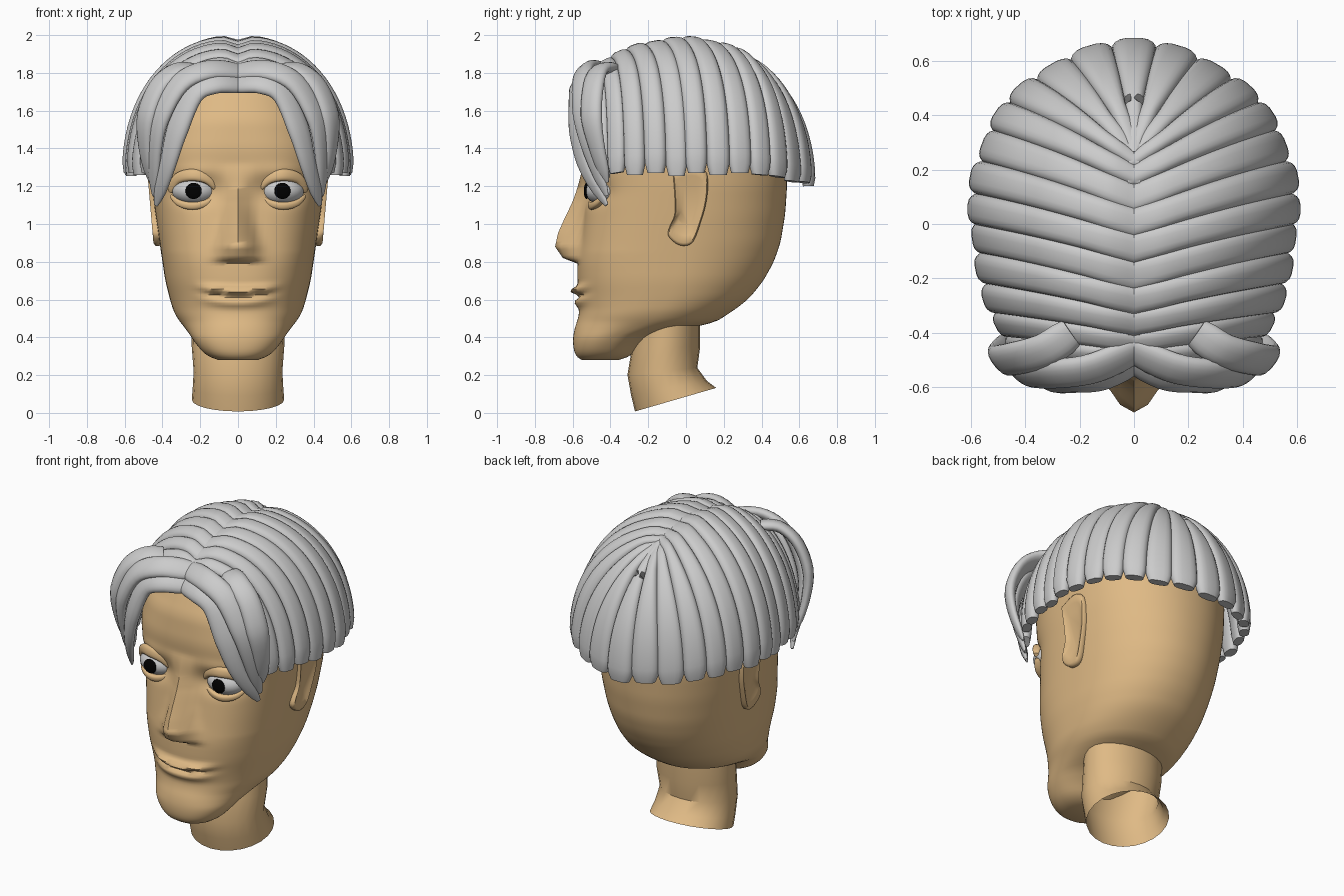
import bpy, bmesh, math
from mathutils import Vector as V

if "Cube" in bpy.data.objects:
    bpy.data.objects.remove(bpy.data.objects["Cube"])

def material(name, col):
    m = bpy.data.materials.new(name)
    m.diffuse_color = (*col, 1)
    m.use_nodes = True
    m.node_tree.nodes["Principled BSDF"].inputs["Base Color"].default_value = m.diffuse_color
    return m

SKIN = material("skin", (0.74, 0.49, 0.235))
BLACK = material("black", (0.0, 0.0, 0.0))

def lerp(tab, z, k=1):
    if z <= tab[0][0]:
        return tab[0][k]
    for a, b in zip(tab, tab[1:]):
        if z <= b[0]:
            return a[k] + (b[k] - a[k]) * (z - a[0]) / (b[0] - a[0])
    return tab[-1][k]

def finish(o, mat=None, mirror=False, angle=40):
    if mat:
        o.data.materials.append(mat)
    if mirror:
        md = o.modifiers.new("mirror", 'MIRROR')
        md.use_mirror_merge = False
    bpy.ops.object.select_all(action='DESELECT')
    o.select_set(True)
    bpy.context.view_layer.objects.active = o
    bpy.ops.object.shade_smooth_by_angle(angle=math.radians(angle))

def loft(name, rings, mat=None, mirror=False, caps=True, angle=40):
    bm = bmesh.new()
    vs = [[bm.verts.new(p) for p in r] for r in rings]
    n = len(vs[0])
    for a, b in zip(vs, vs[1:]):
        for i in range(n):
            bm.faces.new((a[i], a[(i + 1) % n], b[(i + 1) % n], b[i]))
    if caps:
        bm.faces.new(vs[0])
        bm.faces.new(vs[-1])
    bmesh.ops.recalc_face_normals(bm, faces=bm.faces)
    me = bpy.data.meshes.new(name)
    bm.to_mesh(me)
    bm.free()
    o = bpy.data.objects.new(name, me)
    bpy.context.collection.objects.link(o)
    finish(o, mat, mirror, angle)

def spline(pts, t):
    # Catmull-Rom through the points
    n = len(pts) - 1
    i = min(int(t * n), n - 1)
    u = t * n - i
    p = [V(pts[max(0, min(n, j))]) for j in (i - 1, i, i + 1, i + 2)]
    return 0.5 * (2 * p[1] + (p[2] - p[0]) * u + (2 * p[0] - 5 * p[1] + 4 * p[2] - p[3]) * u * u
                  + (3 * p[1] - p[0] - 3 * p[2] + p[3]) * u ** 3)

# head: z, half width, front y, back y
PROFILE = [(.28, .1, -.55, -.36), (.30, .165, -.585, -.29), (.36, .22, -.60, -.24), (.43, .265, -.595, -.1),
           (.46, .29, -.585, .12), (.52, .335, -.565, .22), (.60, .36, -.565, .33), (.70, .385, -.575, .41),
           (.80, .40, -.575, .465), (.90, .415, -.56, .50), (1.05, .437, -.54, .525), (1.2, .457, -.53, .535),
           (1.4, .475, -.55, .53), (1.55, .46, -.535, .49), (1.7, .39, -.47, .39), (1.8, .29, -.37, .28),
           (1.86, .17, -.22, .15), (1.885, .02, -.05, 0)]
SQUARE = [(.3, 2.3), (.55, 2.3), (.85, 2.75), (1.35, 2.75), (1.6, 2.3)]   # squareness of the face
NOSE = [(.79, 0, .1), (.82, .08, .1), (.88, .13, .09), (.95, .125, .072), (1.03, .1, .06),
        (1.12, .065, .052), (1.2, .042, .055), (1.32, 0, .09)]

def relief(x, z):
    x = abs(x)
    g = lambda v, w: math.exp(-(v / w) ** 2)
    d = lerp(NOSE, z) * math.exp(-(x / lerp(NOSE, z, 2)) ** 2.5)
    d -= .05 * g(x - .23, .11) * g(z - 1.17, .06)                     # eye sockets
    d += .012 * g(x - .24, .13) * g(z - 1.28, .04)                    # brows
    lip = math.exp(-(x / .18) ** 4)
    zc = z - .5 * x * x
    d += lip * (.045 * g(zc - .645, .02) + .025 * g(zc - .585, .026) - .015 * g(zc - .615, .012))
    return d

rings = []
for k in range(108):
    z = .28 + 1.605 * k / 107
    r = min(.03, (z - .28) * .5 + .004)
    w, f, b = (sum(lerp(PROFILE, z + d * r, c) for d in (-1, -.5, 0, .5, 1)) / 5 for c in (1, 2, 3))
    yc = f + (b - f) * .52
    ring = []
    for i in range(112):
        a = 2 * math.pi * i / 112
        c, s = math.cos(a), math.sin(a)
        e = 2 / (lerp(SQUARE, z) if s < 0 else 2.1)
        x = w * math.copysign(abs(c) ** e, c)
        y = yc + (b - yc) * s ** e if s >= 0 else yc - (yc - f) * (-s) ** e
        if s < -.2:
            y -= relief(x, z)
        ring.append((x, y, z))
    rings.append(ring)
loft("head", rings, SKIN, angle=60)

# neck, open at the slanted bottom: z, centre y, y radius, x radius, slope
NECK = [(.07, -.055, .215, .245, .29), (.13, -.09, .2, .24, .2), (.22, -.125, .185, .235, .1),
        (.35, -.105, .18, .245, 0), (.55, -.09, .165, .25, 0)]
loft("neck", [[(rx * math.cos(a), yc + ry * math.sin(a), z + sl * ry * math.sin(a))
               for a in (2 * math.pi * i / 24 for i in range(24))] for z, yc, ry, rx, sl in NECK],
     SKIN, caps=False)

# ears: slab with a raised rim
EAR = [(-.07, 1.28), (.03, 1.31), (.11, 1.27), (.11, 1.13), (.075, 1.0), (.04, .91), (0, .885),
       (-.05, .895), (-.095, .94), (-.085, .99), (-.06, 1.05), (-.06, 1.15)]
ear = []
for x, s in ((.40, .9), (.425, 1), (.447, 1), (.457, .93), (.45, .75), (.44, .5)):
    ear.append([(x + .08 * (cz - 1.0), .015 + (cy - .015) * s, 1.1 + (cz - 1.1) * s)
                for cy, cz, _ in (spline([(a, b, 0) for a, b in EAR + EAR[:1]], i / 36) for i in range(36))])
loft("ear", ear, SKIN, True, angle=60)

# eyes
def ball(name, loc, scale, mat=None):
    bpy.ops.mesh.primitive_uv_sphere_add(segments=32, ring_count=16)
    o = bpy.context.object
    o.name = name
    for v in o.data.vertices:
        v.co = V(loc) + V(a * b for a, b in zip(v.co, scale))
    finish(o, mat, True)

ball("eyeball", (.23, -.435, 1.175), (.12, .1, .075))
ball("pupil", (.235, -.527, 1.175), (.043, .014, .043), BLACK)

def section(p, across, n, up, down, k, e):
    out = []
    for i in range(18):
        a = 2 * math.pi * i / 18
        c, s = math.cos(a), math.sin(a)
        out.append(p + across * k * math.copysign(abs(c) ** e, c) + n * s * k * (up if s > 0 else down))
    return out

def sweep(name, path, width, up, down, centre, taper, mat=None, steps=22):
    # flattened tube along a path, bulging away from a centre point
    rings = []
    for k in range(steps + 1):
        t = k / steps
        p = spline(path, t)
        tan = (spline(path, min(1, t + .01)) - spline(path, max(0, t - .01))).normalized()
        n = p - V(centre)
        n = (n - tan * n.dot(tan)).normalized()
        rings.append(section(p, n.cross(tan) * width, n, up, down, taper(t), .8))
    loft(name, rings, mat, True)

lid = lambda t: .35 + .65 * math.sin(math.pi * t) ** .6
sweep("upper_eyelid", [(.105, -.49, 1.18), (.16, -.513, 1.24), (.24, -.515, 1.26), (.32, -.475, 1.24),
      (.36, -.435, 1.17)], .032, .018, .05, (.23, -.2, 1.2), lid, SKIN)
sweep("lower_eyelid", [(.11, -.487, 1.15), (.17, -.503, 1.11), (.24, -.502, 1.095), (.31, -.475, 1.11),
      (.355, -.435, 1.15)], .02, .015, .04, (.23, -.2, 1.15), lid, SKIN)

# hair locks: root y, tip x, tip y, tip drop
LOCKS = [(-.48, .43, -.44, .04), (-.43, .48, -.365, 0), (-.36, .52, -.27, .01), (-.28, .545, -.16, 0),
         (-.19, .565, -.05, .015), (-.09, .575, .055, 0), (.0, .565, .17, .01), (.09, .53, .285, 0),
         (.17, .48, .39, .01), (.22, .4, .48, .02), (.24, .29, .56, .045), (.25, .155, .62, .05),
         (.25, 0, .645, .07)]
LAST = len(LOCKS) - 1

def dome(x, y):
    return (abs(x) / .58) ** 2.2 + (abs(y) / (.65 if y > 0 else .75)) ** 2

def lock_point(i, t):
    if i < 0:
        return 2 * lock_point(0, t) - lock_point(1, t)
    if i > LAST:
        p = lock_point(2 * LAST - i, t)
        return V((-p.x, p.y, p.z))
    yr, xt, yt, drop = LOCKS[i]
    s = math.sin(t * math.pi / 2)
    x, y = xt * s, yr + (yt - yr) * (s + .25 * s * (1 - s))
    f0, f1 = dome(0, yr), dome(xt, yt)
    f = f0 + (dome(x, y) - f0) * (1 - f0) / (f1 - f0)
    z = 1.27 + .69 * max(0, 1 - f) ** (1 / 2.1) - drop * t * t
    return V((x, y, z - .03 * math.exp(-(x / .05) ** 2) * (1 - t)))

for i in range(LAST + 1):
    rings = []
    for k in range(25):
        t = k / 24
        p = lock_point(i, t)
        across = (lock_point(i + 1, t) - lock_point(i - 1, t)) * lerp([(0, .33), (.2, .28), (1, .265)], t)
        if across.length < .035:
            across = V((.035, 0, 0)) if i == LAST else across.normalized() * .035
        tan = lock_point(i, min(1, t + .02)) - lock_point(i, max(0, t - .02))
        n = across.cross(tan).normalized()
        if n.dot(p - V((0, 0, 1.2))) < 0:
            n = -n
        if t == 0 and i < LAST:
            p = p - V((.015, 0, 0))
        k = lerp([(0, 1), (.94, 1), (.98, .93), (1, .75)], t)
        up = (.042, .034, .04)[i % 3]
        rings.append(section(p, across, n, up, .035, k, .65))
    loft("back_hair_lock" if i == LAST else "side_hair_lock", rings, None, i < LAST)

# swept fringe
FRINGE = [[(-.01, -.5, 1.74), (.12, -.56, 1.745), (.235, -.57, 1.69), (.32, -.57, 1.5), (.375, -.53, 1.3), (.435, -.42, 1.1)],
          [(-.01, -.46, 1.805), (.15, -.53, 1.815), (.3, -.55, 1.75), (.405, -.545, 1.58), (.44, -.51, 1.4), (.445, -.42, 1.15)],
          [(.23, -.40, 1.82), (.32, -.46, 1.81), (.42, -.49, 1.73), (.485, -.5, 1.57), (.49, -.47, 1.4), (.46, -.42, 1.22)]]
for path in FRINGE:
    sweep("fringe_lock", path, .066, .035, .03, (0, -.1, 1.4),
          lambda t: lerp([(0, .85), (.1, 1), (.6, 1), (.9, .6), (1, .2)], t))
